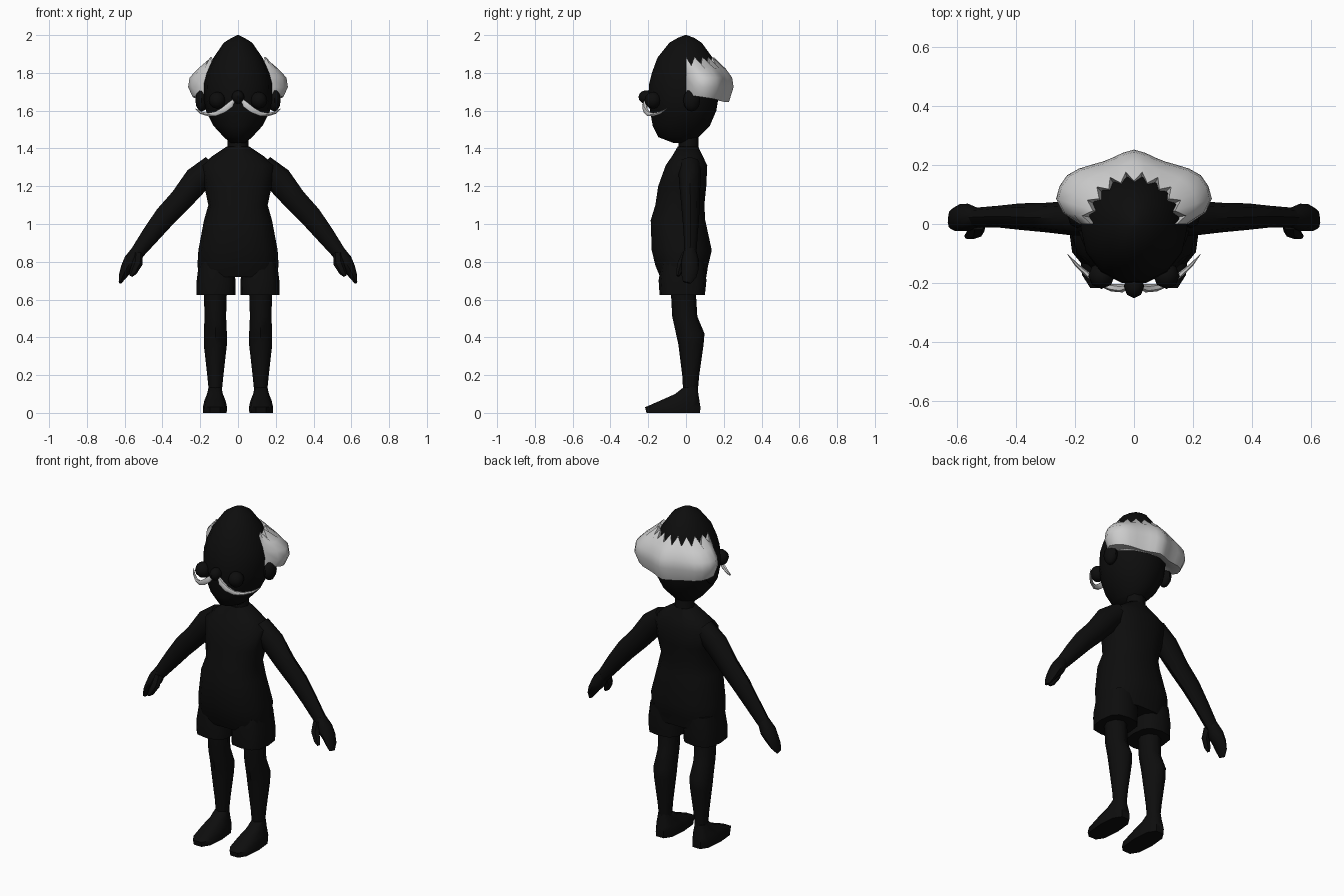
import bpy, bmesh, math
from mathutils import Vector

if "Cube" in bpy.data.objects:
    bpy.data.objects.remove(bpy.data.objects["Cube"])


def material(name, value):
    m = bpy.data.materials.new(name)
    m.diffuse_color = (value, value, value, 1)
    m.use_nodes = True
    m.node_tree.nodes["Principled BSDF"].inputs["Base Color"].default_value = m.diffuse_color
    return m


BLACK = material("black", 0.004)
GREY = material("light grey", 0.6)


def finish(name, bm, mat, mirror=False, angle=50):
    bmesh.ops.recalc_face_normals(bm, faces=bm.faces)
    me = bpy.data.meshes.new(name)
    bm.to_mesh(me)
    bm.free()
    me.materials.append(mat)
    ob = bpy.data.objects.new(name, me)
    bpy.context.collection.objects.link(ob)
    bpy.ops.object.select_all(action='DESELECT')
    ob.select_set(True)
    bpy.context.view_layer.objects.active = ob
    bpy.ops.object.shade_smooth_by_angle(angle=math.radians(angle))
    if mirror:
        ob.modifiers.new("mirror", 'MIRROR').use_mirror_merge = False
    return ob


def skin(bm, rings, closed=True):
    """Bridge neighbouring rings of vertices with quads."""
    for r, s in zip(rings, rings[1:]):
        n = len(r)
        for i in range(n if closed else n - 1):
            j = (i + 1) % n
            bm.faces.new((r[i], r[j], s[j], s[i]))


def stack(name, rows, mat=BLACK, cx=0, n=12, power=1.0, mirror=False):
    """Loft level rings: (z, half width, front y, back y)."""
    bm = bmesh.new()
    rings = []
    for z, w, y0, y1 in rows:
        ring = []
        for i in range(n):
            t = 2 * math.pi * i / n
            c, s = math.cos(t), math.sin(t)
            c = math.copysign(abs(c) ** power, c)
            s = math.copysign(abs(s) ** power, s)
            ring.append(bm.verts.new((cx + w * c, (y0 + y1) / 2 + (y1 - y0) / 2 * s, z)))
        rings.append(ring)
    skin(bm, rings)
    bm.faces.new(rings[0])
    bm.faces.new(rings[-1])
    return finish(name, bm, mat, mirror)


def tube(name, pts, ref, mat=BLACK, n=8):
    """Mirrored tapered tube: (x, y, z, side radius, radius along ref)."""
    bm = bmesh.new()
    P = [Vector(p[:3]) for p in pts]
    rings = []
    for i, p in enumerate(pts):
        t = (P[min(i + 1, len(P) - 1)] - P[max(i - 1, 0)]).normalized()
        u = Vector(ref).cross(t).normalized()
        v = t.cross(u)
        rings.append([bm.verts.new(P[i] + u * p[3] * math.cos(k * 2 * math.pi / n)
                                   + v * p[4] * math.sin(k * 2 * math.pi / n)) for k in range(n)])
    skin(bm, rings)
    bm.faces.new(rings[0])
    bm.faces.new(rings[-1])
    return finish(name, bm, mat, True)


def blob(name, loc, size, mirror=True):
    bm = bmesh.new()
    bmesh.ops.create_uvsphere(bm, u_segments=8, v_segments=6, radius=1)
    for v in bm.verts:
        v.co = Vector(loc) + Vector([a * b for a, b in zip(v.co, size)])
    return finish(name, bm, BLACK, mirror)


# head and neck
stack("head", [(1.43, .04, -.07, .02), (1.46, .075, -.15, .07), (1.52, .13, -.18, .13),
               (1.60, .17, -.195, .165), (1.66, .18, -.205, .175), (1.74, .181, -.20, .18),
               (1.80, .165, -.185, .17), (1.88, .13, -.155, .145), (1.96, .075, -.09, .085),
               (1.985, .035, -.045, .045), (2.0, .004, -.006, .004)], n=14)
stack("neck", [(1.36, .062, -.045, .075), (1.42, .055, -.04, .065), (1.49, .055, -.04, .065)], n=8)
blob("nose", (0, -.21, 1.672), (.034, .042, .036), False)
blob("cheek", (.11, -.175, 1.655), (.045, .045, .045))
blob("ear", (.192, .03, 1.655), (.034, .045, .06))

# torso and shorts
stack("torso", [(.72, .205, -.14, .11), (.78, .215, -.165, .12), (.86, .21, -.185, .14),
                (1.02, .18, -.19, .105), (1.10, .157, -.165, .10), (1.20, .178, -.15, .11),
                (1.31, .195, -.11, .115), (1.36, .135, -.075, .09), (1.41, .06, -.045, .065)],
      n=14, power=.85)
stack("shorts_leg", [(.625, .104, -.14, .10), (.70, .103, -.145, .108), (.80, .09, -.13, .10)],
      cx=.116, n=12, power=.7, mirror=True)

# legs and feet
stack("leg", [(.11, .034, -.015, .062), (.20, .043, -.02, .07), (.36, .061, -.04, .093),
              (.42, .061, -.053, .098), (.51, .057, -.073, .06), (.64, .061, -.08, .052)],
      cx=.12, n=8, mirror=True)
stack("foot", [(0, .062, -.215, .08), (.03, .064, -.222, .082), (.065, .056, -.14, .075),
               (.10, .042, -.06, .068), (.135, .034, -.015, .062)],
      cx=.122, n=10, power=.75, mirror=True)

# arms and hands
Y = (0, 1, 0)
tube("arm", [(.13, .02, 1.31, .06, .06), (.215, .02, 1.235, .072, .058),
             (.30, .022, 1.13, .062, .05), (.385, .025, 1.04, .058, .045),
             (.46, .025, .945, .049, .037), (.54, .022, .84, .036, .033)], Y)
tube("hand", [(.53, .022, .86, .033, .033), (.563, .022, .805, .042, .047),
              (.59, .022, .765, .032, .045), (.61, .015, .725, .022, .04),
              (.624, .005, .69, .008, .022)], Y)
tube("thumb", [(.528, .0, .84, .025, .025), (.533, -.025, .79, .027, .022),
               (.555, -.038, .745, .02, .016), (.568, -.042, .725, .009, .008)], Y, n=6)

# moustache
tube("moustache", [(.02, -.212, 1.658, .008, .008), (.04, -.218, 1.632, .014, .018),
                   (.075, -.216, 1.604, .013, .017), (.115, -.200, 1.584, .011, .013),
                   (.155, -.173, 1.579, .009, .010), (.195, -.138, 1.588, .006, .007),
                   (.225, -.103, 1.610, .001, .001)], (0, 0, 1), GREY, 6)

# hair band round the back, with a jagged upper edge
KEYS = [(0, .186), (9, .245), (20, .285), (38, .28), (52, .25), (67, .232), (90, .252)]


def bulge(a):
    a = min(a, 180 - a)
    for (a0, r0), (a1, r1) in zip(KEYS, KEYS[1:]):
        if a <= a1:
            return r0 + (r1 - r0) * (a - a0) / (a1 - a0)


bm = bmesh.new()
columns = []
N = 20
for i in range(N + 1):
    a = 180 * i / N
    r = bulge(a)
    back = math.sin(math.radians(a))
    zr, zz = (.146, 1.885) if i % 2 == 0 else (.178, 1.84)
    rim = 1.685 - .04 * back
    outline = [(zr, zz), ((.185 + r) / 2 - .008, 1.822), (r - .008, 1.775), (r, 1.725),
               (max(r - .025, .183), rim), (.168, 1.69 - .03 * back), (.12, 1.78)]
    t = math.radians(a)
    columns.append([bm.verts.new((q * math.cos(t), q * math.sin(t), z)) for q, z in outline])
skin(bm, columns)
bm.faces.new(columns[0])
bm.faces.new(columns[-1])
finish("hair_band", bm, GREY, angle=60)
